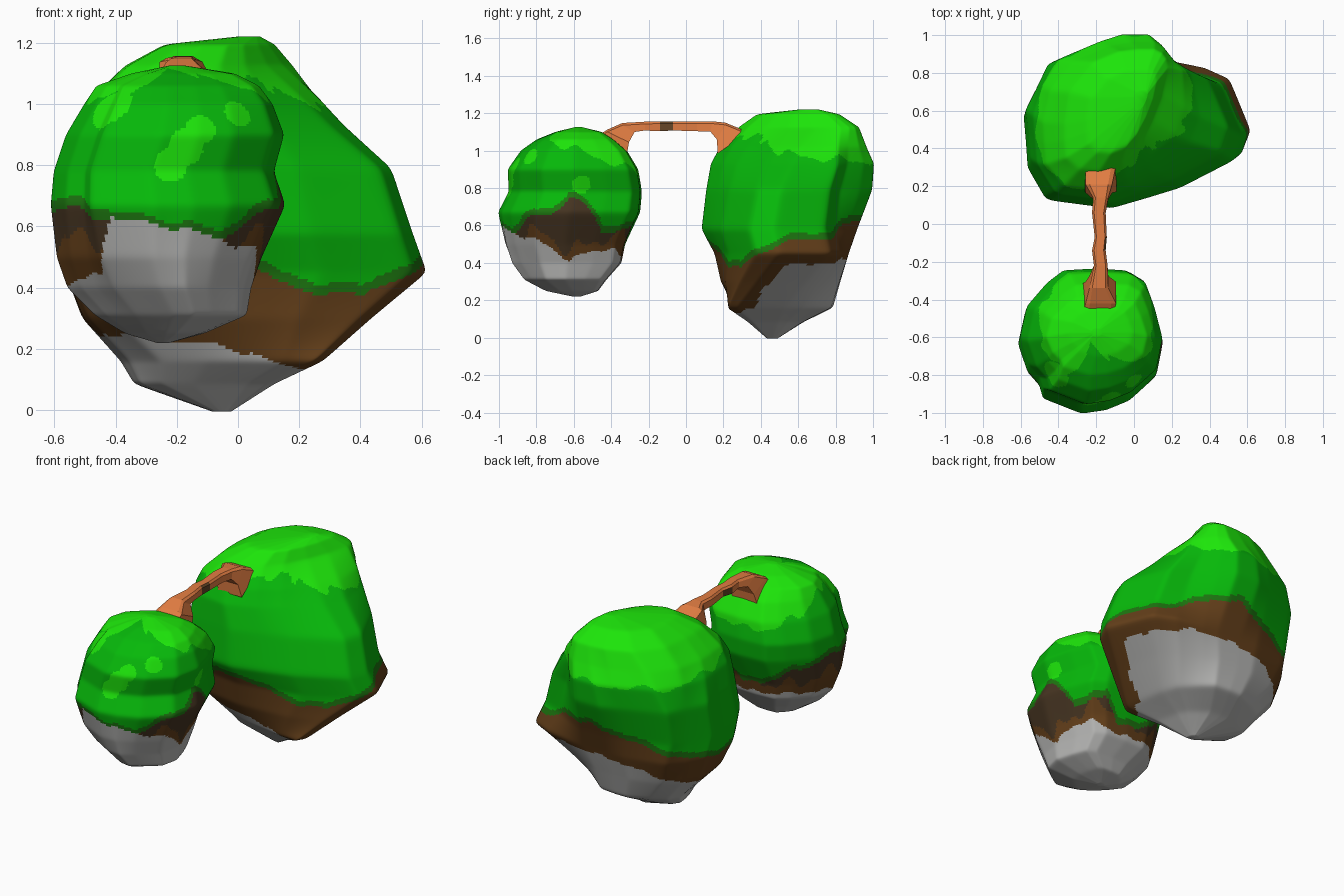
import bpy, bmesh, math
from mathutils import Vector

if "Cube" in bpy.data.objects:
    bpy.data.objects.remove(bpy.data.objects["Cube"])


def material(name, rgb):
    m = bpy.data.materials.new(name)
    m.diffuse_color = (*rgb, 1)
    m.use_nodes = True
    m.node_tree.nodes["Principled BSDF"].inputs["Base Color"].default_value = m.diffuse_color
    return m


GREY = material("grey stone", (0.46, 0.46, 0.45))
BROWN = material("brown earth", (0.125, 0.049, 0.010))
DARK_BROWN = material("dark earth", (0.06, 0.034, 0.015))
GREEN = material("grass green", (0.002, 0.48, 0.003))
LIGHT = material("light grass", (0.012, 0.78, 0.003))
DARK_GREEN = material("dark grass edge", (0.012, 0.18, 0.005))
WOOD = material("orange wood", (0.76, 0.205, 0.055))
DARK_WOOD = material("dark wood", (0.13, 0.06, 0.02))


def at_angle(values, deg):
    """Height interpolated from values spaced evenly round the island."""
    f = (deg % 360) / 360 * len(values)
    i = int(f) % len(values)
    t = f - int(f)
    return values[i] * (1 - t) + values[(i + 1) % len(values)] * t


def unit(outline):
    """Fit a plan outline into the unit square."""
    xs, ys = [p[0] for p in outline], [p[1] for p in outline]
    return [Vector(((x - min(xs)) / (max(xs) - min(xs)),
                    (y - min(ys)) / (max(ys) - min(ys)))) for x, y in outline]


def island(name, centre, outlines, levels, stone_top, grass_low, light_low, patches, dark_low):
    """Loft blended plan outlines, listed from low to high, then paint by height."""
    shapes = [unit(o) for o in outlines]
    cx, cy = centre
    rings = []
    for z, x0, x1, y0, y1, pick in levels:   # pick: position in the list of outlines
        a = int(pick)
        b = min(a + 1, len(shapes) - 1)
        shape = unit([p.lerp(q, pick - a) for p, q in zip(shapes[a], shapes[b])])
        rings.append([Vector((x0 + p.x * (x1 - x0), y0 + p.y * (y1 - y0), z)) for p in shape])
    n, k, rows = len(shapes[0]), 14, 14
    bm = bmesh.new()
    grid = []
    for a, b in zip(rings, rings[1:]):
        for r in range(rows + (b is rings[-1])):
            ring = [p.lerp(q, r / rows) for p, q in zip(a, b)]
            grid.append([bm.verts.new(ring[i].lerp(ring[(i + 1) % n], s / k))
                         for i in range(n) for s in range(k)])
    m = n * k
    for a, b in zip(grid, grid[1:]):
        for i in range(m):
            bm.faces.new((a[i], a[(i + 1) % m], b[(i + 1) % m], b[i]))
    bm.faces.new(grid[0])
    bm.faces.new(grid[-1])
    for _ in range(6):
        bmesh.ops.smooth_vert(bm, verts=bm.verts, factor=0.5,
                              use_axis_x=True, use_axis_y=True, use_axis_z=True)
    bmesh.ops.recalc_face_normals(bm, faces=bm.faces)

    # stone, earth, grass edge, grass and light grass by height round the island
    mats = [GREY, BROWN, DARK_BROWN, DARK_GREEN, GREEN, LIGHT]
    for f in bm.faces:
        f.smooth = True
        c = f.calc_center_median()
        deg = math.degrees(math.atan2(c.y - cy, c.x - cx))
        wave = 0.008 * math.sin(math.radians(deg * 9)) + 0.005 * math.sin(math.radians(deg * 17))
        grass, stone = at_angle(grass_low, deg) + wave, at_angle(stone_top, deg) + wave
        if c.z < stone:
            f.material_index = 0
        elif c.z < grass:
            f.material_index = 2 if c.z > at_angle(dark_low, deg) + 4 * wave else 1
        elif c.z < grass + 0.035:
            f.material_index = 3
        elif c.z > at_angle(light_low, deg) + 2 * wave or any(
                (c - Vector(p[:3])).length < p[3] for p in patches):
            f.material_index = 5
        else:
            f.material_index = 4
    me = bpy.data.meshes.new(name)
    bm.to_mesh(me)
    bm.free()
    for mat in mats:
        me.materials.append(mat)
    bpy.context.collection.objects.link(bpy.data.objects.new(name, me))


# Large island at the back: keel, waist, body and skewed crown outlines
keel = [(-.38, .6), (-.37, .5), (-.35, .4), (-.25, .31), (-.1, .27), (.05, .25),
        (.15, .235), (.25, .23), (.28, .28), (.24, .52), (.2, .62), (.12, .7),
        (.05, .76), (-.05, .77), (-.13, .77), (-.25, .72), (-.34, .67)]
waist = [(-.56, .6), (-.56, .47), (-.55, .33), (-.48, .2), (-.1, .15), (.1, .19),
         (.27, .23), (.56, .37), (.61, .5), (.50, .77), (.37, .83), (.2, .86),
         (.1, .87), (-.05, .87), (-.18, .87), (-.42, .81), (-.5, .7)]
body = [(-.58, .6), (-.56, .47), (-.55, .33), (-.43, .13), (-.1, .09), (.1, .16),
        (.27, .22), (.56, .37), (.605, .5), (.48, .77), (.33, .82), (.22, .93),
        (.13, 1.0), (-.05, 1.0), (-.18, .95), (-.45, .85), (-.51, .73)]
crown = [(-.36, .53), (-.36, .44), (-.35, .35), (-.28, .29), (-.18, .28), (-.06, .33),
         (.02, .42), (.09, .55), (.14, .68), (.17, .82), (.16, .87), (.14, .9),
         (.1, .92), (.02, .92), (-.08, .91), (-.22, .85), (-.34, .7)]
island("large_island", (0, .52), (keel, waist, body, crown),
       [(-.01, -.07, -.03, .44, .48, 0), (.085, -.34, .12, .33, .63, 0),
        (.16, -.385, .28, .22, .785, 0), (.3, -.51, .44, .185, .825, .6),
        (.45, -.565, .622, .15, .87, 1), (.58, -.585, .575, .08, .915, 1.6),
        (.79, -.575, .505, .105, .995, 2), (.93, -.535, .35, .13, 1.005, 2.3),
        (1.02, -.48, .265, .18, .965, 2.6), (1.125, -.37, .18, .28, .925, 3),
        (1.195, -.24, .12, .38, .82, 3), (1.222, .01, .07, .62, .70, 3)],
       stone_top=[.38, .40, .42, .42, .40, .33, .25, .24, .22, .20, .14, .15],
       grass_low=[.51, .53, .62, .64, .58, .50, .43, .45, .50, .48, .40, .37],
       light_low=[.99, .96, .95, .93, .93, .93, .95, 1.0, 1.05, 1.08, 1.08, 1.03],
       patches=[], dark_low=[9, 9])

# Small island at the front
small = [(-.61, -.63), (-.57, -.45), (-.46, -.32), (-.37, -.25), (-.2, -.24), (-.03, -.25),
         (.05, -.3), (.1, -.44), (.145, -.62), (.11, -.8), (-.03, -.93), (-.15, -.98),
         (-.28, -1.0), (-.48, -.92), (-.5, -.85), (-.56, -.78)]
small_keel = small[:11] + [(-.12, -1.0), (-.22, -.98), (-.40, -.86), (-.48, -.78), (-.55, -.71)]
island("small_island", (-.23, -.62), (small_keel, small),
       [(.218, -.26, -.23, -.595, -.57, 0), (.25, -.37, -.11, -.75, -.47, 0),
        (.31, -.47, .03, -.865, -.425, 0), (.40, -.56, .045, -.93, -.345, .2),
        (.5, -.595, .08, -.965, -.325, .6), (.67, -.615, .157, -1.007, -.245, 1),
        (.78, -.605, .12, -.95, -.235, 1), (.9, -.565, .153, -.955, -.255, 1),
        (1.0, -.505, .115, -.885, -.315, 1), (1.06, -.465, .07, -.80, -.385, 1),
        (1.1, -.35, -.01, -.70, -.45, 1), (1.127, -.22, -.18, -.59, -.56, 1)],
       stone_top=[.41, .45, .47, .47, .44, .42, .42, .43, .44, .44, .44, .43,
                  .42, .42, .43, .45, .625, .615, .605, .58, .555, .54, .52, .46],
       grass_low=[.75, .70, .57, .56, .60, .48, .48, .50, .55, .60, .62, .65,
                  .66, .66, .66, .65, .61, .60, .59, .57, .545, .62, .65, .66],
       light_low=[1.02, .95, .88, .85, .88, .95, 1.02, 1.02, 1.04, 1.15, 1.15, 1.06],
       patches=[(-.22, -.95, .80, .055), (-.17, -.94, .86, .06), (-.12, -.92, .92, .05),
                (-.01, -.82, .96, .05), (-.42, -.80, .99, .08), (.12, -.56, .82, .05)],
       dark_low=[.46, .53, .55, .5, .5, .52, .56, .56, .56, .56, .56, .57])

# Arched wooden bridge: top y, top z, bottom y, bottom z, half width
stations = [(-.475, 1.078, -.315, .985, .085), (-.42, 1.113, -.305, 1.045, .08),
            (-.34, 1.148, -.275, 1.10, .05), (-.22, 1.155, -.22, 1.108, .036),
            (-.14, 1.157, -.14, 1.104, .036), (-.07, 1.157, -.07, 1.108, .032),
            (.06, 1.157, .06, 1.104, .036), (.14, 1.157, .13, 1.102, .04),
            (.21, 1.15, .165, 1.06, .07), (.32, 1.105, .17, .985, .083)]
bm = bmesh.new()
loops = []
for i, (yt, zt, yb, zb, h) in enumerate(stations):
    x = -.182 + (.006 if i % 2 else -.004)
    loops.append([bm.verts.new(p) for p in (
        (x - h, yb, zb), (x + h, yb, zb), (x + h, yt, zt - .012),
        (x + h * .7, yt, zt), (x - h * .7, yt, zt), (x - h, yt, zt - .012))])
for i, (a, b) in enumerate(zip(loops, loops[1:])):
    for j in range(6):
        f = bm.faces.new((a[j], a[(j + 1) % 6], b[(j + 1) % 6], b[j]))
        f.material_index = int(i == 4 and j in (1, 2, 5))
bm.faces.new(loops[0])
bm.faces.new(loops[-1])
bmesh.ops.recalc_face_normals(bm, faces=bm.faces)
me = bpy.data.meshes.new("bridge")
bm.to_mesh(me)
bm.free()
me.materials.append(WOOD)
me.materials.append(DARK_WOOD)
bpy.context.collection.objects.link(bpy.data.objects.new("bridge", me))
